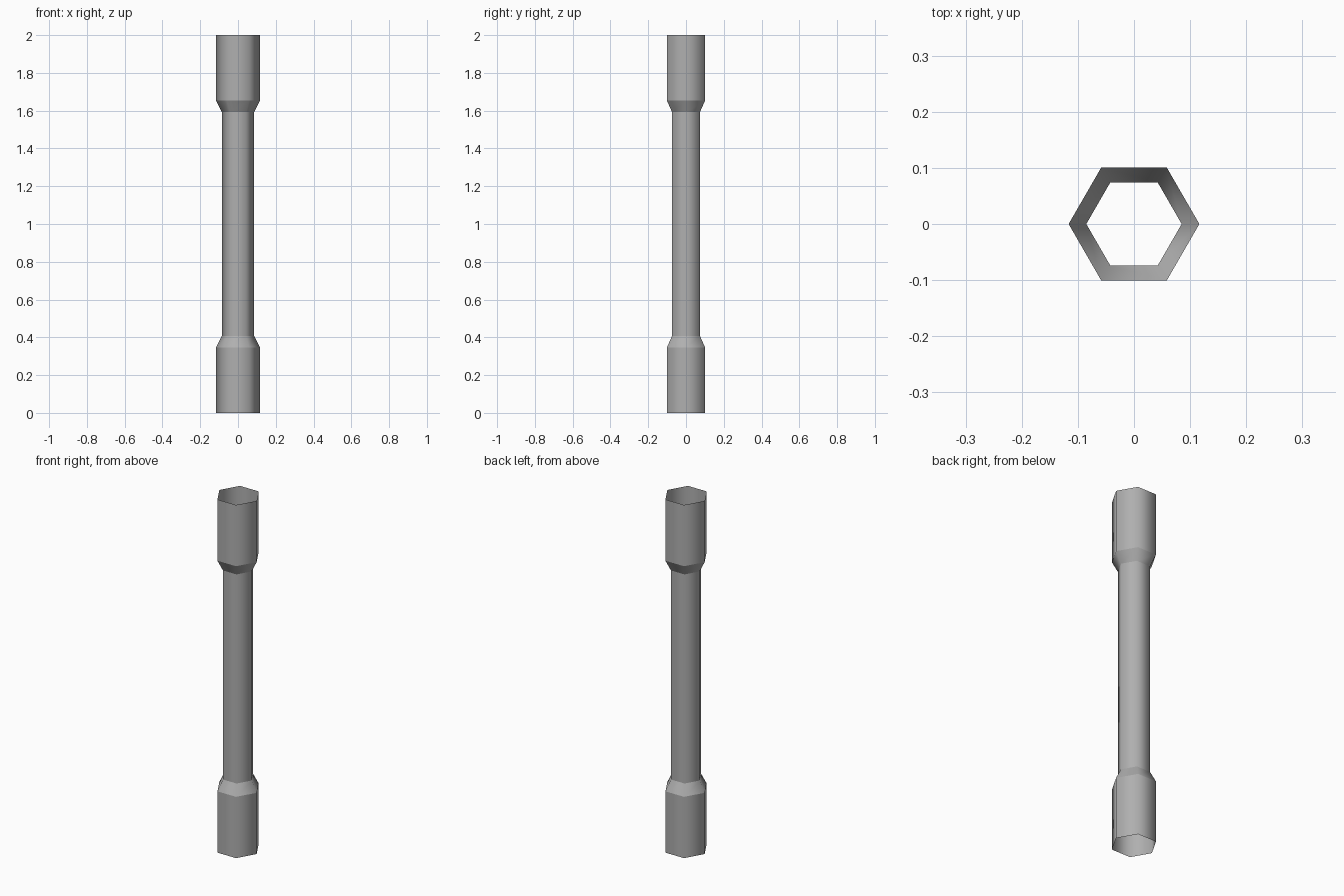
import bpy, bmesh, math

if "Cube" in bpy.data.objects:
    bpy.data.objects.remove(bpy.data.objects["Cube"])

SIDES = 6
WIDE, NARROW = 0.1165, 0.085
# (height, radius) profile of the open hexagonal tube
PROFILE = [(0, WIDE), (0.347, WIDE), (0.408, NARROW),
           (1.592, NARROW), (1.653, WIDE), (2, WIDE)]

bm = bmesh.new()
rings = []
for z, r in PROFILE:
    rings.append([bm.verts.new((r * math.cos(i * math.tau / SIDES),
                                r * math.sin(i * math.tau / SIDES), z))
                  for i in range(SIDES)])

# Walls between successive rings, both ends left open
for low, high in zip(rings, rings[1:]):
    for i in range(SIDES):
        j = (i + 1) % SIDES
        face = bm.faces.new((low[i], low[j], high[j], high[i]))
        face.smooth = True

# Crisp collar rings, soft vertical edges
for ring in rings:
    for i in range(SIDES):
        bm.edges.get((ring[i], ring[(i + 1) % SIDES])).smooth = False

mesh = bpy.data.meshes.new("hexagonal_tube")
bm.to_mesh(mesh)
bm.free()

# Dark grey metal
grey = bpy.data.materials.new("dark_grey")
grey.diffuse_color = (0.43, 0.43, 0.43, 1)
grey.use_nodes = True
grey.node_tree.nodes["Principled BSDF"].inputs["Base Color"].default_value = grey.diffuse_color
mesh.materials.append(grey)

tube = bpy.data.objects.new("hexagonal_tube", mesh)
bpy.context.collection.objects.link(tube)
